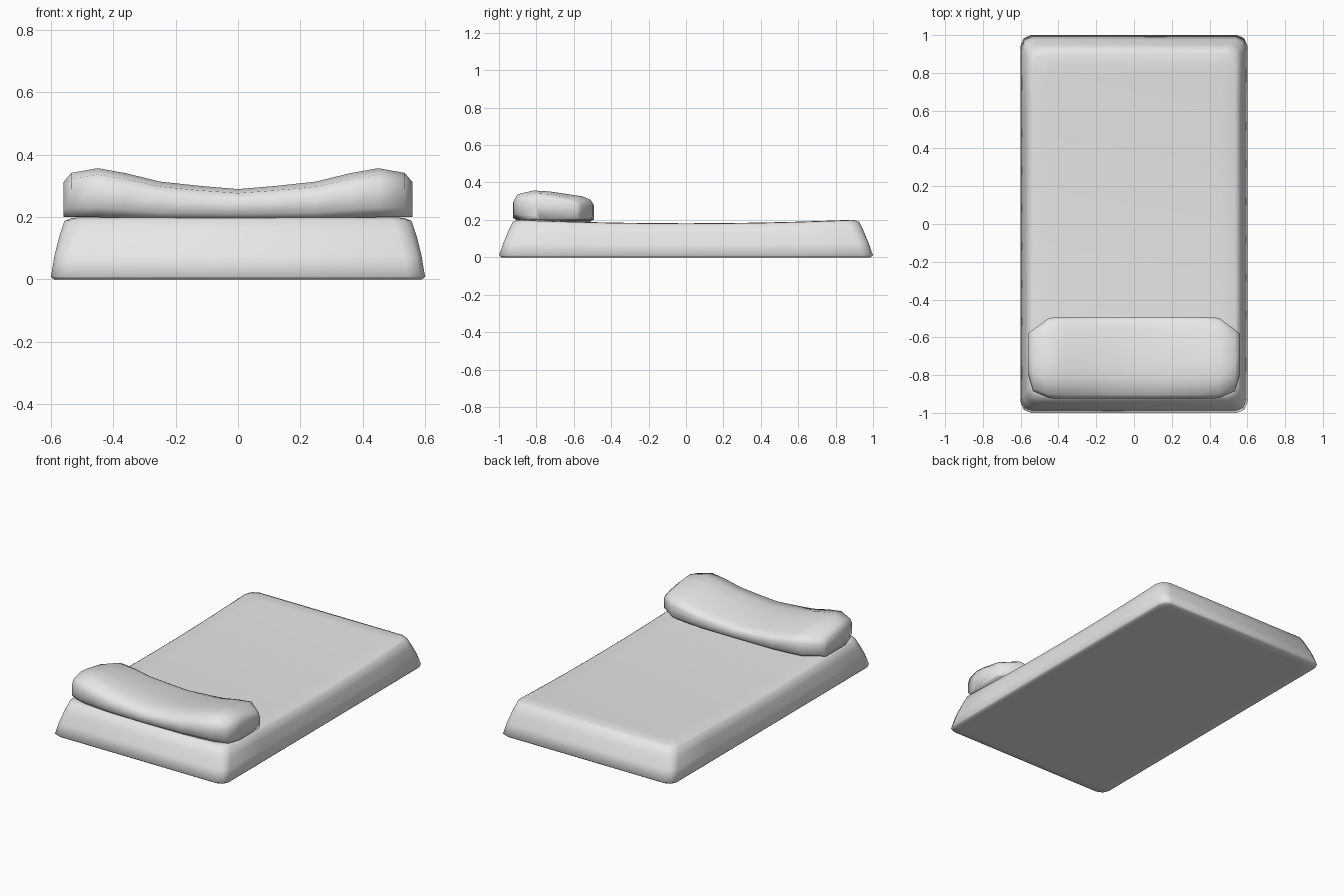
import bpy
import bmesh

cube = bpy.data.objects.get("Cube")
if cube:
    bpy.data.objects.remove(cube, do_unlink=True)

grey = bpy.data.materials.new("light grey fabric")
grey.use_nodes = True
colour = (0.8, 0.8, 0.8, 1)
grey.diffuse_color = colour
grey.node_tree.nodes["Principled BSDF"].inputs["Base Color"].default_value = colour


def loft(name, rings, cap):
    """Join equal closed rings into a smooth skin and close both ends."""
    bm = bmesh.new()
    loops = [[bm.verts.new(p) for p in ring] for ring in rings]
    n = len(loops[0])
    for a, b in zip(loops, loops[1:]):
        for i in range(n):
            j = (i + 1) % n
            bm.faces.new((a[i], a[j], b[j], b[i]))
    for end in (loops[0], loops[-1]):
        cap(bm, end)
    bmesh.ops.recalc_face_normals(bm, faces=bm.faces)
    mesh = bpy.data.meshes.new(name)
    bm.to_mesh(mesh)
    bm.free()
    mesh.materials.append(grey)
    for face in mesh.polygons:
        face.use_smooth = True
    obj = bpy.data.objects.new(name, mesh)
    bpy.context.collection.objects.link(obj)
    return obj


def strip_cap(bm, ring):
    """Quads running across between mirrored points of the ring."""
    n = len(ring)
    for i in range(n // 2 - 1):
        bm.faces.new((ring[i], ring[i + 1], ring[n - 2 - i], ring[n - 1 - i]))


def flat_cap(bm, ring):
    bm.faces.new(ring)


# Mattress: stacked rounded rectangles, sagging slightly in the middle
def mattress_ring(hx, hy, c, z):
    half = [(hx - c, -hy), (hx - 0.3 * c, -hy + 0.3 * c), (hx, -hy + c)]
    back = [(x, -y) for x, y in reversed(half)]
    side = half + [(hx, k * 0.2) for k in range(-3, 4)] + back
    outline = side + [(-x, y) for x, y in reversed(side)]
    return [(x, y, z * (0.9 + 0.1 * min(1, (y / 0.92) ** 2))) for x, y in outline]


mattress_levels = [
    (0.55, 0.94, 0.05, 0), (0.59, 0.985, 0.05, 0), (0.6, 1, 0.055, 0.01),
    (0.588, 0.975, 0.055, 0.08), (0.573, 0.95, 0.06, 0.14),
    (0.557, 0.925, 0.06, 0.19), (0.535, 0.9, 0.06, 0.2),
    (0.45, 0.83, 0.06, 0.202),
]
loft("mattress", [mattress_ring(*level) for level in mattress_levels], strip_cap)

# Pillow: one rounded cross-section swept from side to side
section = [(0, 0.2), (0, 0.64), (0.05, 0.87), (0.25, 1), (0.45, 0.97),
           (0.87, 0.8), (0.97, 0.68), (1, 0.55), (1, 0.12), (0.95, 0), (0.08, 0)]

# x, front y, back y, bottom, top
stations = [
    (0, -0.925, -0.492, 0.19, 0.29), (0.12, -0.925, -0.492, 0.19, 0.3),
    (0.25, -0.925, -0.492, 0.19, 0.314), (0.36, -0.925, -0.492, 0.195, 0.341),
    (0.45, -0.922, -0.497, 0.2, 0.357), (0.535, -0.885, -0.56, 0.2, 0.342),
    (0.56, -0.8, -0.58, 0.2, 0.312),
]
mirrored = [(-s[0], *s[1:]) for s in reversed(stations[1:])]
rings = [[(x, y0 + u * (y1 - y0), zb + v * (zt - zb)) for u, v in section]
         for x, y0, y1, zb, zt in mirrored + stations]
loft("pillow", rings, flat_cap)
